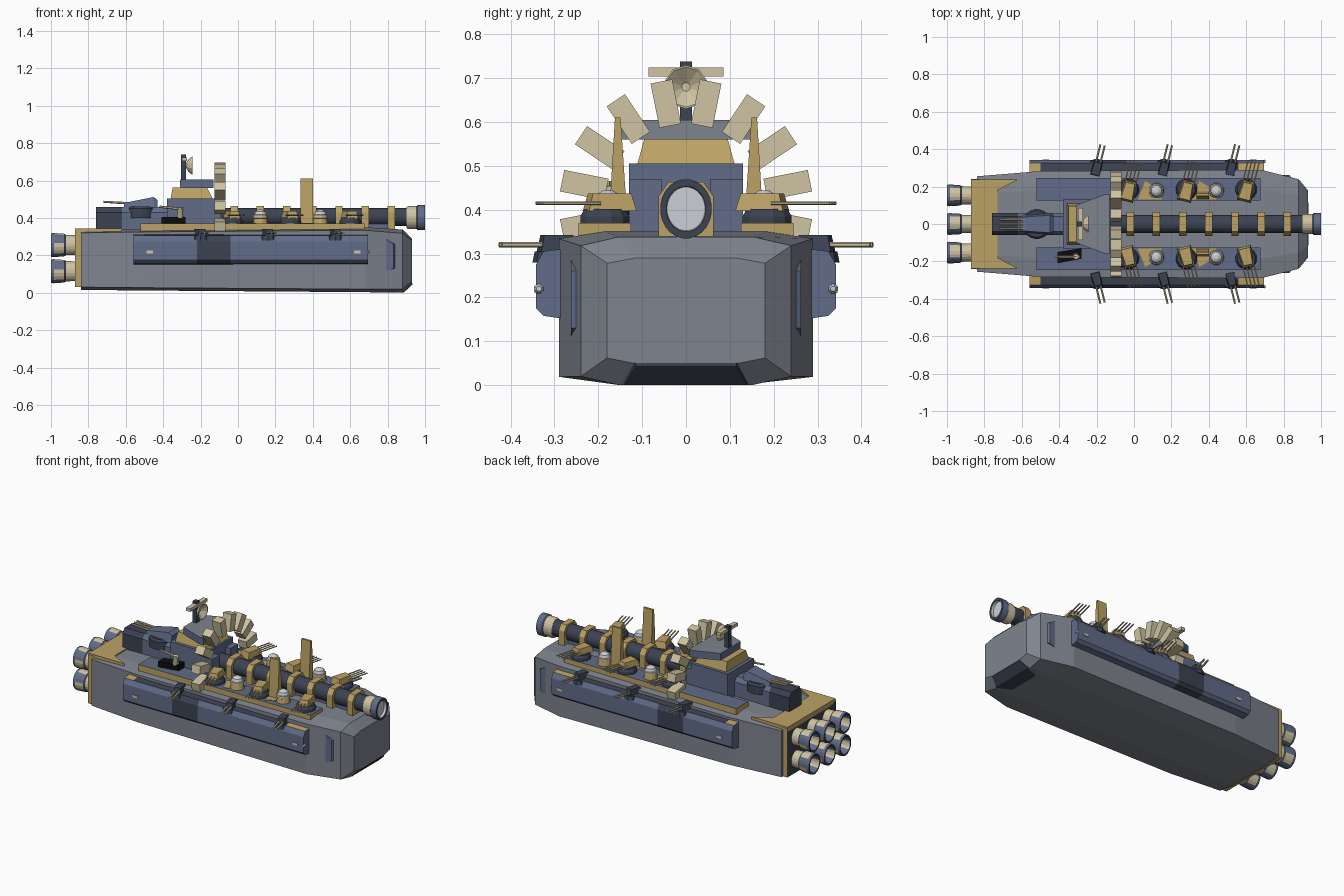
import bpy, bmesh, math
from mathutils import Vector, Matrix

if "Cube" in bpy.data.objects:
    bpy.data.objects.remove(bpy.data.objects["Cube"])

COLS = [("hull grey", (.21, .23, .27)), ("slate blue", (.12, .15, .25)), ("navy", (.045, .055, .085)),
        ("gold tan", (.50, .36, .13)), ("beige", (.62, .55, .36)), ("black", (.004, .004, .004)),
        ("pale grey", (.60, .62, .66))]
MATS = []
for n, c in COLS:
    m = bpy.data.materials.new(n)
    m.diffuse_color = (*c, 1)
    m.use_nodes = True
    m.node_tree.nodes["Principled BSDF"].inputs["Base Color"].default_value = m.diffuse_color
    MATS.append(m)
GREY, BLUE, NAVY, TAN, BEIGE, BLACK, PALE = range(7)


def loft(name, rings, mat, rule=None):
    """Skin a list of equal rings; mat is one colour or one per segment; rule(centre, normal) may override."""
    bm = bmesh.new()
    vs = [[bm.verts.new(p) for p in r] for r in rings]
    segs = mat if isinstance(mat, list) else [mat] * (len(rings) - 1)
    k = len(rings[0])
    for i, s in enumerate(segs):
        for j in range(k):
            q = (j + 1) % k
            bm.faces.new((vs[i][j], vs[i][q], vs[i + 1][q], vs[i + 1][j])).material_index = s
    bm.faces.new(vs[0][::-1]).material_index = segs[0]
    bm.faces.new(vs[-1]).material_index = segs[-1]
    bmesh.ops.recalc_face_normals(bm, faces=bm.faces)
    if rule:
        for f in bm.faces:
            r = rule(f.calc_center_median(), f.normal)
            if r is not None:
                f.material_index = r
    me = bpy.data.meshes.new(name)
    bm.to_mesh(me)
    bm.free()
    for m in MATS:
        me.materials.append(m)
    ob = bpy.data.objects.new(name, me)
    bpy.context.collection.objects.link(ob)
    return ob


def lathe(name, org, axis, prof, mat, n=16, squash=(1, 1, 1), rule=None):
    """Turn (distance, radius) pairs about an axis."""
    q = Vector(axis).to_track_quat('Z', 'Y')
    o, sq = Vector(org), Vector(squash)
    rings = []
    for t, r in prof:
        pts = [q @ Vector((r * math.cos(a), r * math.sin(a), t))
               for a in (2 * math.pi * (i + .5) / n for i in range(n))]
        rings.append([o + p * sq for p in pts])
    return loft(name, rings, mat, rule)


def prism(name, outline, z0, z1, mat, loc=(0, 0), rot=0, top=1.0, rule=None):
    """Upright prism with optional rotation and tapered top."""
    R = Matrix.Rotation(rot, 2)
    def ring(z, s):
        out = []
        for p in outline:
            v = R @ (Vector(p) * s)
            out.append((v.x + loc[0], v.y + loc[1], z))
        return out
    return loft(name, [ring(z0, 1), ring(z1, top)], mat, rule)


def rect(x0, x1, y0, y1):
    return [(x0, y0), (x1, y0), (x1, y1), (x0, y1)]


def gun(name, x, y, z, s, size, barrels, reach, rad, mat):
    """Deck turret pointing outboard, swung slightly toward the bow."""
    a = s * math.radians(76)
    d, side = Vector((math.cos(a), math.sin(a), 0)), Vector((-math.sin(a), math.cos(a), 0))
    prism(name + "_body", [(-size, -size * .7), (size, -size * .55), (size, size * .55), (-size, size * .7)],
          z, z + .04, mat, (x, y), a, .8)
    for o in barrels:
        p = Vector((x, y, z + .018)) + side * o + d * size * .5
        lathe(name + "_barrel", p, d, [(0, rad), (reach - size * .5, rad)], BEIGE, 6)


# hull: chamfered sections from stern to bow
def section(x, w, zb, zt, sh, bt):
    half = [(bt, zb), (w, zb + sh), (w, zt - sh), (w * .64, zt)]
    return [(x, y, z) for y, z in half] + [(x, -y, z) for y, z in half[::-1]]

loft("hull", [section(-.84, .255, .015, .335, .015, .15), section(-.5, .283, .012, .34, .015, .15),
              section(.68, .29, .003, .35, .016, .15), section(.88, .24, .0, .338, .02, .15),
              section(.93, .18, .05, .29, .012, .12)], GREY)
# dark hatch under the bow
loft("bow_hatch", [[(.80, -.10, -.0), (.80, .10, -.0), (.80, .10, .03), (.80, -.10, .03)],
                   [(.885, -.14, 0), (.885, .14, 0), (.885, .14, .03), (.885, -.14, .03)],
                   [(.932, -.115, .043), (.932, .115, .043), (.932, .115, .05), (.932, -.115, .05)]], NAVY)
# stern block and its deck plate
prism("stern_block", rect(-.872, -.83, -.24, .24), .03, .335, TAN, rule=lambda c, n: NAVY if n.x < -.5 else None)
prism("stern_deck", [(-.872, -.238), (-.62, -.238), (-.73, -.18), (-.73, .18), (-.62, .238), (-.872, .238)],
      .315, .344, TAN)
# six engines in two rows
for y in (-.153, 0, .153):
    for z in (.115, .255):
        def camo(c, n, y=y, z=z):
            if c.x < -.93 and c.x > -.975 and abs(n.x) < .6:
                return BLUE if math.sin(3 * math.atan2(c.z - z, c.y - y) + .6) > 0 else BEIGE
        lathe("engine", (-.865, y, z), (-1, 0, 0),
              [(0, .052), (.055, .054), (.065, .06), (.12, .064), (.135, .062), (.135, .052), (.03, .042)],
              [BEIGE, NAVY, BLUE, BLUE, NAVY, BLACK], 20, (1, .92, 1.02), camo)

for s in (1, -1):
    # side armour pods with camouflage bands
    cs = [(.27, .15), (.325, .158), (.342, .175), (.342, .275), (.325, .305), (.27, .312)]
    xs = [-.56, -.50, -.22, -.04, .36, .56, .695]
    loft("side_pod", [[(x, s * y, z) for y, z in cs] for x in xs], [BLUE, BLUE, NAVY, BLUE, BLUE, BLUE],
         lambda c, n: (TAN if c.x < -.5 or c.x > .6 else NAVY) if n.z > .5 and abs(c.y) < .31 else None)
    for x in (-.49, .62):
        prism("pod_light", rect(x, x + .035, s * .341, s * .346), .21, .225, BEIGE)
    lathe("pod_lamp", (.694, s * .335, .22), (1, 0, 0), [(0, .012), (.01, .006)], PALE, 8)
    # raised side deck
    prism("side_deck", rect(-.52, .675, s * .125, s * .245), .325, .37, TAN,
          rule=lambda c, n: BLUE if n.z > .5 else None)
    for x in (.08, .37):
        prism("deck_patch", [(x - .06, s * .13), (x + .07, s * .13), (x + .03, s * .2), (x - .02, s * .23)],
              .366, .373, TAN)
    # bow slots
    for y, x, z0, z1 in ((.25, .835, .11, .29), (.222, .88, .085, .29), (.19, .913, .065, .297)):
        loft("bow_slot", [[(x - .05, s * (y - .012), z0), (x + .012, s * (y - .012), z0 + .02),
                           (x + .012, s * (y - .012), z1 - .03), (x - .05, s * (y - .012), z1)],
                          [(x - .05, s * (y + .012), z0), (x - .004, s * (y + .012), z0 + .02),
                           (x - .004, s * (y + .012), z1 - .03), (x - .05, s * (y + .012), z1)]], BLUE)
    # upper gun turrets
    for x in (-.03, .28, .60):
        lathe("turret_base", (x, s * .185, .365), (0, 0, 1), [(0, .058), (.02, .058), (.037, .048)], NAVY, 12)
        gun("deck_turret", x, s * .175, .397, s, .055, (-.03, -.01, .01, .03), .165, .004, TAN)
    # sensor domes
    for x in (.12, .44):
        lathe("dome", (x, s * .178, .368), (0, 0, 1),
              [(0, .042), (.03, .036), (.032, .04), (.048, .04), (.05, .034), (.066, .028), (.076, .012)],
              [TAN, TAN, BEIGE, BEIGE, PALE, PALE], 12)
    # pod gun turrets
    for x in (-.2, .16, .52):
        lathe("pod_turret_base", (x, s * .30, .28), (0, 0, 1), [(0, .05), (.025, .045)], NAVY, 10)
        gun("pod_turret", x, s * .295, .302, s, .042, (-.012, .012), .132, .006, NAVY)
    # tall tapered fins
    loft("fin", [[(x, s * y, z) for x, y in rect(.335, .40, a, b)]
                 for z, a, b in ((.36, .132, .175), (.44, .138, .172), (.61, .149, .162))], TAN)

# long spine cannon with brackets and muzzle
lathe("cannon_barrel", (-.15, 0, .405), (1, 0, 0), [(0, .049), (1.07, .049)], NAVY, 20)
lathe("cannon_muzzle", (.90, 0, .402), (1, 0, 0),
      [(0, .056), (.01, .062), (.055, .062), (.06, .068), (.1, .068), (.1, .052), (.085, .05)],
      [BEIGE, BEIGE, BLUE, BLUE, NAVY, PALE], 24, (1, .87, 1))
prism("cannon_bed", rect(-.1, .80, -.03, .03), .34, .37, BLUE)
for i in range(7):
    x = -.02 + .14 * i
    loft("cannon_bracket", [[(a, y, z) for y, z in ((-.063, .335), (-.063, .43), (-.04, .463), (.04, .463),
                                                    (.063, .43), (.063, .335))] for a in (x - .02, x + .02)], TAN)
# cannon breech behind the bridge
loft("breech", [[(x, y, z) for y, z in ((-.06, .335), (-.06, .43), (-.04, .458), (.04, .458), (.06, .43), (.06, .335))]
                for x in (-.76, -.62, -.36)], [NAVY, BLUE])
# aft turret
lathe("aft_turret_ring", (-.52, 0, .40), (0, 0, 1), [(0, .08), (.05, .08), (.062, .07)], NAVY, 20)
loft("aft_turret", [[(x, y, z) for y, z in ((-w, .455), (w, .455), (w * .8, t), (-w * .8, t))]
                    for x, w, t in ((-.61, .045, .48), (-.45, .058, .512), (-.43, .05, .495))], BLUE)
for y in (-.025, 0, .025):
    lathe("aft_barrel", (-.58, y, .478), (-1, 0, .06), [(0, .007), (.14, .006)], BEIGE, 8)

# bridge: block, tan tier, overhanging roof
prism("bridge_block", rect(-.38, -.125, -.13, .13), .335, .505, BLUE)
for s in (1, -1):
    prism("bridge_cheek", rect(-.125, -.09, s * .055, s * .13), .335, .47, BLUE)
loft("bridge_tier", [[(x, y, .5) for x, y in rect(-.36, -.135, -.112, .112)],
                     [(x, y, .562) for x, y in rect(-.35, -.165, -.095, .095)]], TAN)
prism("bridge_roof", [(-.31, -.1), (-.16, -.157), (-.13, -.157), (-.13, .157), (-.16, .157), (-.31, .1)],
      .56, .605, BLUE, rule=lambda c, n: GREY if n.z > .5 or n.x > .5 else None)
# mast, radar dish, cross bar
prism("mast", rect(-.305, -.278, -.014, .014), .55, .738, NAVY)
prism("radar_bar", rect(-.30, -.272, -.085, .085), .704, .724, BEIGE)
lathe("radar_dish", (-.278, 0, .68), (1, 0, 0), [(0, .012), (.012, .032), (.035, .05), (.035, .046), (.01, .01)],
      BEIGE, 10)

# arch of radial vanes
for s in (1, -1):
    for k in range(5):
        a = math.radians(11.25 + 22.5 * k)
        r, t = Vector((0, s * math.sin(a), math.cos(a))), Vector((0, s * math.cos(a), -math.sin(a)))
        o = Vector((0, 0, .41))
        loft("arch_vane", [[o + r * d + t * w + Vector((x, 0, 0)) for x, w in rect(-.125, -.066, -.025, .025)]
                           for d in (.185, .288)], BEIGE)

# black pad with a small post gun, starboard only
prism("black_pad", [(-.07, -.03), (.06, -.025), (.07, .03), (-.06, .03)], .37, .405, BLACK, (-.345, -.17), .15)
lathe("pad_post", (-.31, -.175, .40), (0, 0, 1), [(0, .02), (.04, .016), (.055, .014)], BEIGE, 10)
lathe("pad_gun", (-.29, -.175, .447), (-1, 0, .1), [(0, .008), (.13, .006)], BEIGE, 6)
